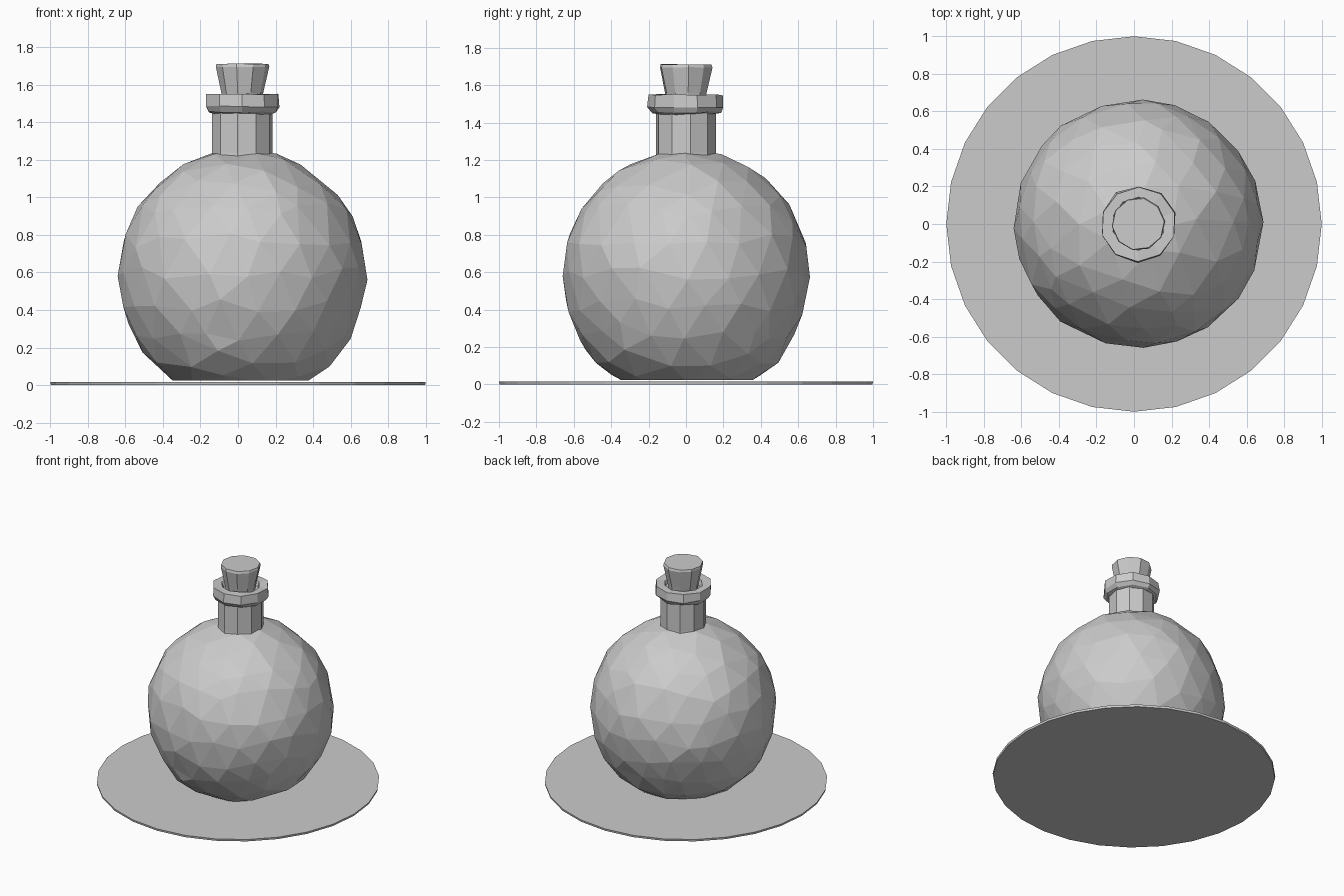
import bpy, bmesh, math, random
from mathutils import Vector

if "Cube" in bpy.data.objects:
    bpy.data.objects.remove(bpy.data.objects["Cube"])

random.seed(4)
CX = 0.023          # the bottle sits slightly off the plate's centre
R, CZ = 0.662, 0.592


def finish(bm, name):
    bmesh.ops.recalc_face_normals(bm, faces=bm.faces)
    me = bpy.data.meshes.new(name)
    bm.to_mesh(me)
    bm.free()
    ob = bpy.data.objects.new(name, me)
    bpy.context.collection.objects.link(ob)
    return ob


def lathe(name, profile, sides, x=0.0, turn=0.0, jitter=0.0):
    """Faceted solid of revolution from (radius, z) points, with capped or closed ends."""
    bm = bmesh.new()
    rings = []
    for r, z in profile:
        ring = []
        for i in range(sides):
            a = 2 * math.pi * i / sides + turn
            rr = r + random.uniform(-jitter, jitter)
            zz = z + random.uniform(-jitter, jitter)
            ring.append(bm.verts.new((x + rr * math.cos(a), rr * math.sin(a), zz)))
        rings.append(ring)
    for a, b in zip(rings, rings[1:]):
        for i in range(sides):
            j = (i + 1) % sides
            bm.faces.new((a[i], a[j], b[j], b[i]))
    bm.faces.new(rings[0])
    bm.faces.new(rings[-1])
    return finish(bm, name)


# Thin round plate
lathe("base_plate", [(0.997, 0.0), (1.0, 0.016)], 28)

# Round flask body: uneven low-poly ball with a flat foot
bm = bmesh.new()
bmesh.ops.create_icosphere(bm, subdivisions=3, radius=R)
for v in bm.verts:
    shift = Vector([random.uniform(-0.035, 0.035) for _ in range(3)])
    v.co = (v.co + shift).normalized() * (R + random.uniform(-0.004, 0.006))
    v.co += Vector((CX, 0, CZ))
    if v.co.z < 0.3:                      # fuller towards the foot
        k = 1 + 0.10 * min(1, (0.3 - v.co.z) / 0.27)
        v.co.x = CX + (v.co.x - CX) * k
        v.co.y *= k
cut = bmesh.ops.bisect_plane(bm, geom=bm.verts[:] + bm.edges[:] + bm.faces[:],
                             plane_co=(0, 0, 0.025), plane_no=(0, 0, 1), clear_inner=True)
bmesh.ops.holes_fill(bm, edges=[e for e in bm.edges if e.is_boundary])
finish(bm, "flask_body")

# Straight neck
lathe("flask_neck", [(0.167, 1.18), (0.163, 1.24), (0.163, 1.47)], 10, CX, 0.15)

# Chunky lip with a recess around the stopper
lathe("flask_lip", [(0.16, 1.445), (0.185, 1.455), (0.204, 1.485), (0.198, 1.548),
                    (0.14, 1.548), (0.125, 1.51)], 10, CX, 0.3, 0.005)

# Tapered cork stopper
lathe("stopper", [(0.10, 1.49), (0.114, 1.56), (0.143, 1.695), (0.138, 1.712)], 10, CX, 0.1, 0.002)
